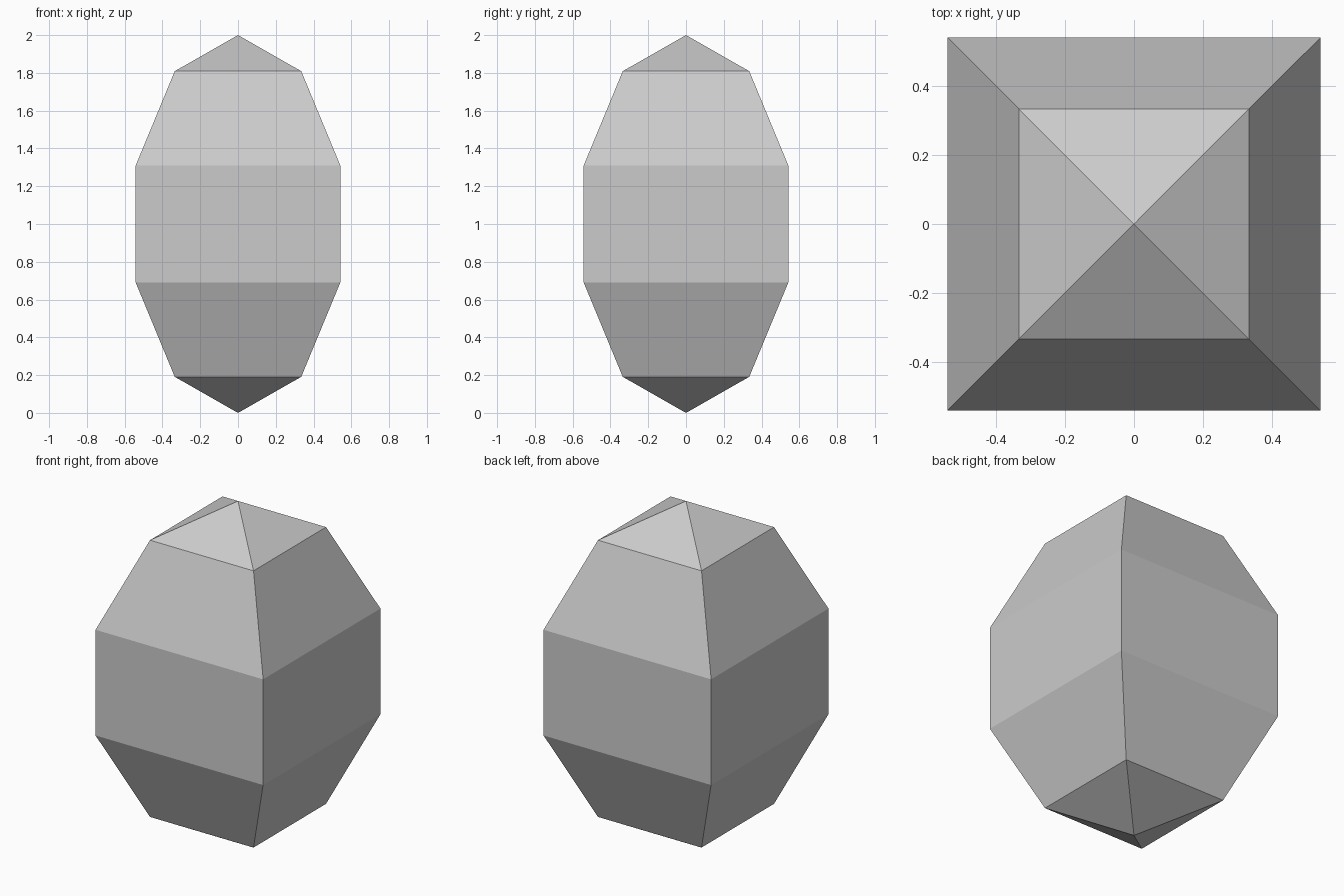
import bpy
from math import radians

if "Cube" in bpy.data.objects:
    bpy.data.objects.remove(bpy.data.objects["Cube"])

# Elongated low-poly gem: a four-sided, five-ring sphere, flat shaded
HALF_WIDTH_SCALE = 0.806  # radius towards the corners

bpy.ops.mesh.primitive_uv_sphere_add(segments=4, ring_count=5, radius=1.0,
                                     location=(0, 0, 1))
gem = bpy.context.object
gem.name = "faceted_gem"
gem.scale = (HALF_WIDTH_SCALE, HALF_WIDTH_SCALE, 1.0)
gem.rotation_euler.z = radians(45)  # flat sides face the axes
bpy.ops.object.transform_apply(location=False, rotation=True, scale=True)
bpy.ops.object.shade_flat()
